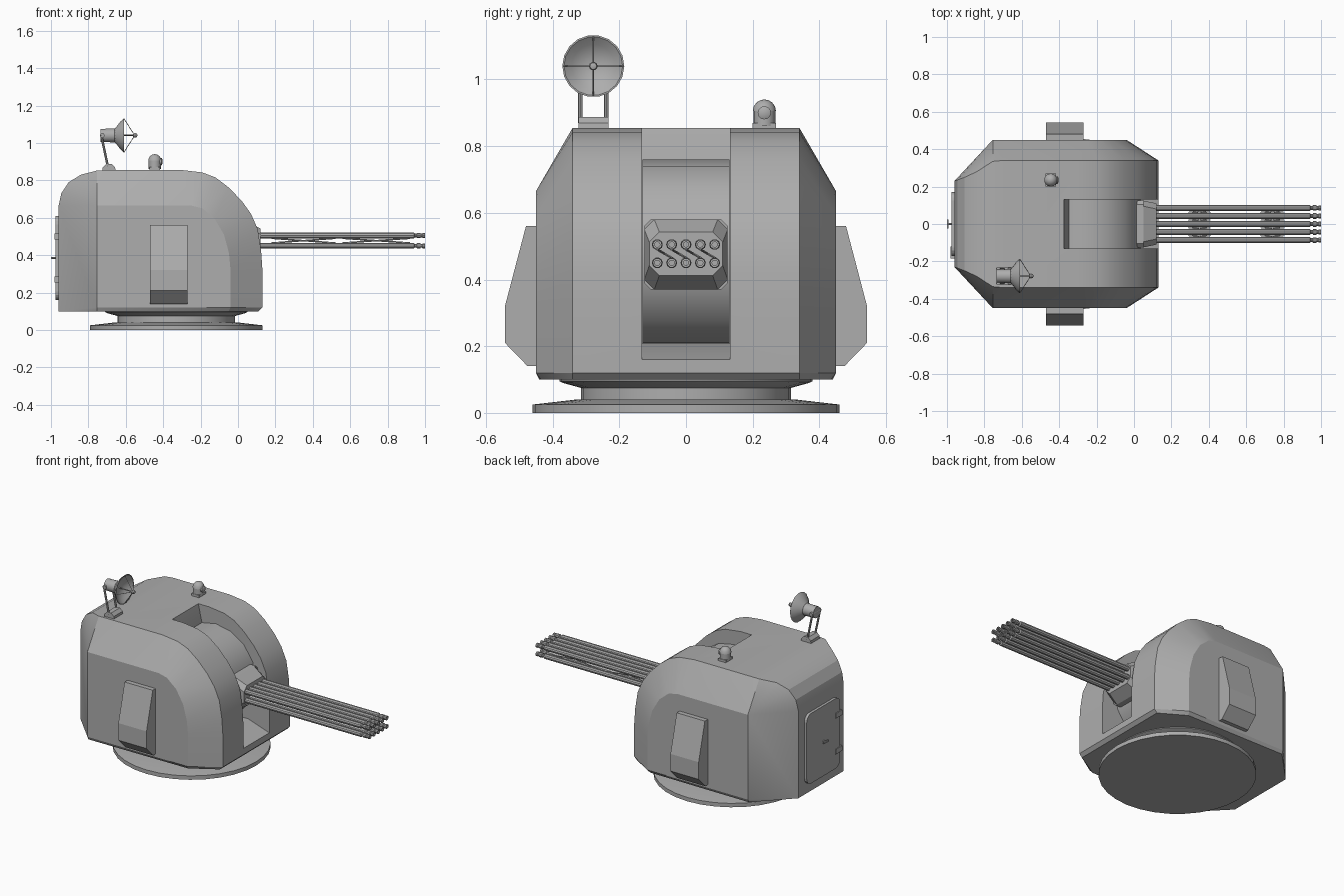
import bpy, bmesh, math
from mathutils import Vector, Matrix

if "Cube" in bpy.data.objects:
    bpy.data.objects.remove(bpy.data.objects["Cube"])

def material(name, v):
    m = bpy.data.materials.new(name)
    m.diffuse_color = (v, v, v, 1)
    m.use_nodes = True
    m.node_tree.nodes["Principled BSDF"].inputs["Base Color"].default_value = m.diffuse_color
    return m

GREY = material("armour_grey", 0.42)

def finish(name, bm, smooth=30):
    bmesh.ops.recalc_face_normals(bm, faces=bm.faces)
    me = bpy.data.meshes.new(name)
    bm.to_mesh(me)
    bm.free()
    ob = bpy.data.objects.new(name, me)
    bpy.context.collection.objects.link(ob)
    me.materials.append(GREY)
    if smooth:
        bpy.ops.object.select_all(action='DESELECT')
        ob.select_set(True)
        bpy.context.view_layer.objects.active = ob
        bpy.ops.object.shade_smooth_by_angle(angle=math.radians(smooth))
    return ob

def hull(name, pts, smooth=0):
    bm = bmesh.new()
    for p in pts:
        bm.verts.new(p)
    r = bmesh.ops.convex_hull(bm, input=bm.verts[:])
    junk = [v for v in bm.verts if not v.link_faces]
    bmesh.ops.delete(bm, geom=junk, context='VERTS')
    bmesh.ops.dissolve_limit(bm, angle_limit=0.03, verts=bm.verts[:], edges=bm.edges[:])
    return finish(name, bm, smooth)

def prism(name, poly, axis, a, b):
    """Extrude a 2D outline along x (outline y,z) or y (outline x,z)."""
    place = (lambda p, t: (t, p[0], p[1])) if axis == 'x' else (lambda p, t: (p[0], t, p[1]))
    bm = bmesh.new()
    A = [bm.verts.new(place(p, a)) for p in poly]
    B = [bm.verts.new(place(p, b)) for p in poly]
    bm.faces.new(A)
    bm.faces.new(B[::-1])
    for i in range(len(poly)):
        j = (i + 1) % len(poly)
        bm.faces.new((A[i], A[j], B[j], B[i]))
    return finish(name, bm, 0)

def lathe(name, prof, origin, axis='z', n=16, smooth=35):
    """Revolve (radius, height) points about an axis through origin."""
    bm = bmesh.new()
    rings = []
    for r, h in prof:
        ring = []
        for k in range(n if r > 0 else 1):
            t = 2 * math.pi * k / n
            c, s = r * math.cos(t), r * math.sin(t)
            p = {'z': (c, s, h), 'x': (h, c, s), 'y': (s, h, c)}[axis]
            ring.append(bm.verts.new(Vector(p) + Vector(origin)))
        rings.append(ring)
    for A, B in zip(rings, rings[1:]):
        for k in range(n):
            q = [A[k % len(A)], A[(k + 1) % len(A)], B[(k + 1) % len(B)], B[k % len(B)]]
            bm.faces.new(list(dict.fromkeys(q)))
    for ring in (rings[0], rings[-1]):
        if len(ring) > 2:
            bm.faces.new(ring)
    return finish(name, bm, smooth)

def rod(name, a, b, r, n=6):
    a, b = Vector(a), Vector(b)
    bm = bmesh.new()
    rot = (b - a).to_track_quat('Z', 'Y').to_matrix().to_4x4()
    bmesh.ops.create_cone(bm, cap_ends=True, segments=n, radius1=r, radius2=r,
                          depth=(b - a).length, matrix=Matrix.Translation((a + b) / 2) @ rot)
    return finish(name, bm, 40)

def box(name, lo, hi):
    return hull(name, [(x, y, z) for x in (lo[0], hi[0]) for y in (lo[1], hi[1]) for z in (lo[2], hi[2])])

def octagon(w, h, c, zc):
    return [(w, zc - h + c), (w, zc + h - c), (w - c, zc + h), (-w + c, zc + h),
            (-w, zc + h - c), (-w, zc - h + c), (-w + c, zc - h), (w - c, zc - h)]

# Pedestal: floor plate, neck and bearing ring
lathe("base_plate", [(.46, 0), (.46, .025), (.33, .04), (.315, .04), (.315, .075),
                     (.37, .09), (.38, .095), (.38, .105)], (-.33, 0, 0), n=32)

# Turret shell: curved centre profile, smaller side profile, tapered rear
centre = [(-.30, .855), (-.19, .842), (-.12, .815), (-.05, .762), (.02, .69), (.07, .62),
          (.105, .54), (.123, .43), (.13, .33), (.13, .12), (.11, .10)]
side = [(-.755, .10), (-.755, .665), (-.25, .665), (-.19, .65), (-.125, .595), (-.075, .51),
        (-.048, .41), (-.04, .32), (-.04, .12)]
rear = [(-.96, .23, .10), (-.96, .23, .66), (-.945, .235, .73), (-.905, .25, .79),
        (-.84, .28, .83), (-.755, .335, .852), (-.70, .34, .855)]
pts = []
for s in (1, -1):
    pts += [(x, s * .34, z) for x, z in centre]
    pts += [(x, s * (.45 if z > .11 else .44), z) for x, z in side]
    pts += [(-.05, s * .435, .10), (-.755, s * .45, .12)]
    pts += [(x, s * y, z) for x, y, z in rear]
shell = hull("turret_shell", pts)

# Gun slot cut through the front
slot = prism("slot_cutter", [(-.38, .90), (-.375, .856), (-.335, .68), (-.335, .21), (-.02, .21),
                             (.13, .16), (.3, .16), (.3, .90)], 'y', -.132, .132)
mod = shell.modifiers.new("slot", 'BOOLEAN')
mod.operation = 'DIFFERENCE'
mod.solver = 'EXACT'
mod.object = slot
bpy.context.view_layer.objects.active = shell
bpy.ops.object.modifier_apply(modifier="slot")
bpy.data.objects.remove(slot)
bpy.ops.object.select_all(action='DESELECT')
shell.select_set(True)
bpy.ops.object.shade_smooth_by_angle(angle=math.radians(20))

# Elevating gun drum and mantlet
lathe("gun_drum", [(.285, -.131), (.285, .131)], (-.25, 0, .475), 'y', 16, 30)
prism("mantlet_block", octagon(.125, .105, .02, .475), 'x', -.03, .05)
hull("mantlet_nose", [(.05, y, z) for y, z in octagon(.125, .105, .03, .475)]
     + [(.12, y, z) for y, z in octagon(.11, .065, .03, .477)])

# Ten barrels in two rows, with stepped muzzles
ys = [-.086, -.043, 0, .043, .086]
for z in (.505, .45):
    for y in ys:
        lathe("barrel", [(.0165, .08), (.0165, .94), (.010, .945), (.010, .955), (.015, .957),
                         (.015, .975), (.011, .977), (.011, .985), (.014, .987), (.014, 1.0),
                         (.008, 1.0), (.008, .96)], (0, y, z), 'x', 10)
# Crossed braces between barrels
for y0, y1 in zip(ys, ys[1:]):
    for xa, xb in ((.18, .52), (.56, .92)):
        rod("barrel_brace", (xa, y0, .49), (xb, y1, .465), .004)
        rod("barrel_brace", (xa, y1, .465), (xb, y0, .49), .004)

# Sloped boxes on both sides
for s in (1, -1):
    outline = [(.44, .14), (.475, .14), (.543, .21), (.543, .32), (.48, .56), (.44, .56)]
    hull("side_box", [(x, s * y, z) for x in (-.47, -.27) for y, z in outline])

# Rear hatch with rounded corners, hinges and handle
corner = []
for cy, cz, a0 in ((.125, .565, 0), (-.125, .565, 90), (-.125, .205, 180), (.125, .205, 270)):
    for k in range(5):
        t = math.radians(a0 + 22.5 * k)
        corner.append((cy + .045 * math.cos(t), cz + .045 * math.sin(t)))
prism("rear_hatch", corner, 'x', -.977, -.95)
for z in (.50, .27):
    box("hatch_hinge", (-.982, -.185, z - .016), (-.955, -.12, z + .016))
rod("hatch_handle_post", (-.97, 0, .385), (-1.0, 0, .385), .006, 8)
box("hatch_handle", (-1.0, -.025, .38), (-.993, .025, .39))

# Roof periscope
px, py = -.445, .235
box("periscope_base", (px - .027, py - .035, .845), (px + .027, py + .035, .87))
lathe("periscope_hood", [(.033, .86), (.033, .905)] +
      [(.035 * math.cos(math.radians(a)), .905 + .035 * math.sin(math.radians(a))) for a in (0, 25, 50, 72)]
      + [(0, .94)], (px, py, 0), n=16)
lathe("periscope_lens", [(.02, .025), (.02, .037), (.012, .041)], (px, py, .9), 'x', 12)

# Radar dish: foot, arms, receiver, bowl and feed
dy, dz = -.278, 1.04
hull("dish_foot", [(-.69 + dx, dy + y, z) for y in (-.045, .045)
                   for dx, z in ((-.035, .85), (-.033, .87), (-.015, .888), (.015, .888), (.033, .87), (.035, .85))], 30)
for s in (1, -1):
    rod("dish_arm", (-.695, dy + s * .039, .87), (-.732, dy + s * .039, 1.045), .0065, 8)
rod("dish_pivot", (-.725, dy - .045, dz), (-.725, dy + .045, dz), .012, 10)
lathe("dish_receiver", [(.036, -.735), (.038, -.66), (.03, -.65)], (0, dy, dz), 'x', 14)
lathe("dish_bowl", [(.03, -.665), (.05, -.648), (.074, -.63), (.093, -.61),
                    (.088, -.61), (.065, -.628), (.04, -.642), (0, -.65)], (0, dy, dz), 'x', 18)
rod("dish_feed_rod", (-.65, dy, dz), (-.55, dy, dz), .004)
lathe("dish_feed", [(0, -.564), (.010, -.559), (.013, -.55), (.010, -.541), (0, -.537)], (0, dy, dz), 'x', 10)
for k in range(4):
    t = math.pi / 2 * k
    rod("dish_stay", (-.61, dy + .09 * math.cos(t), dz + .09 * math.sin(t)), (-.552, dy, dz), .0018, 4)
